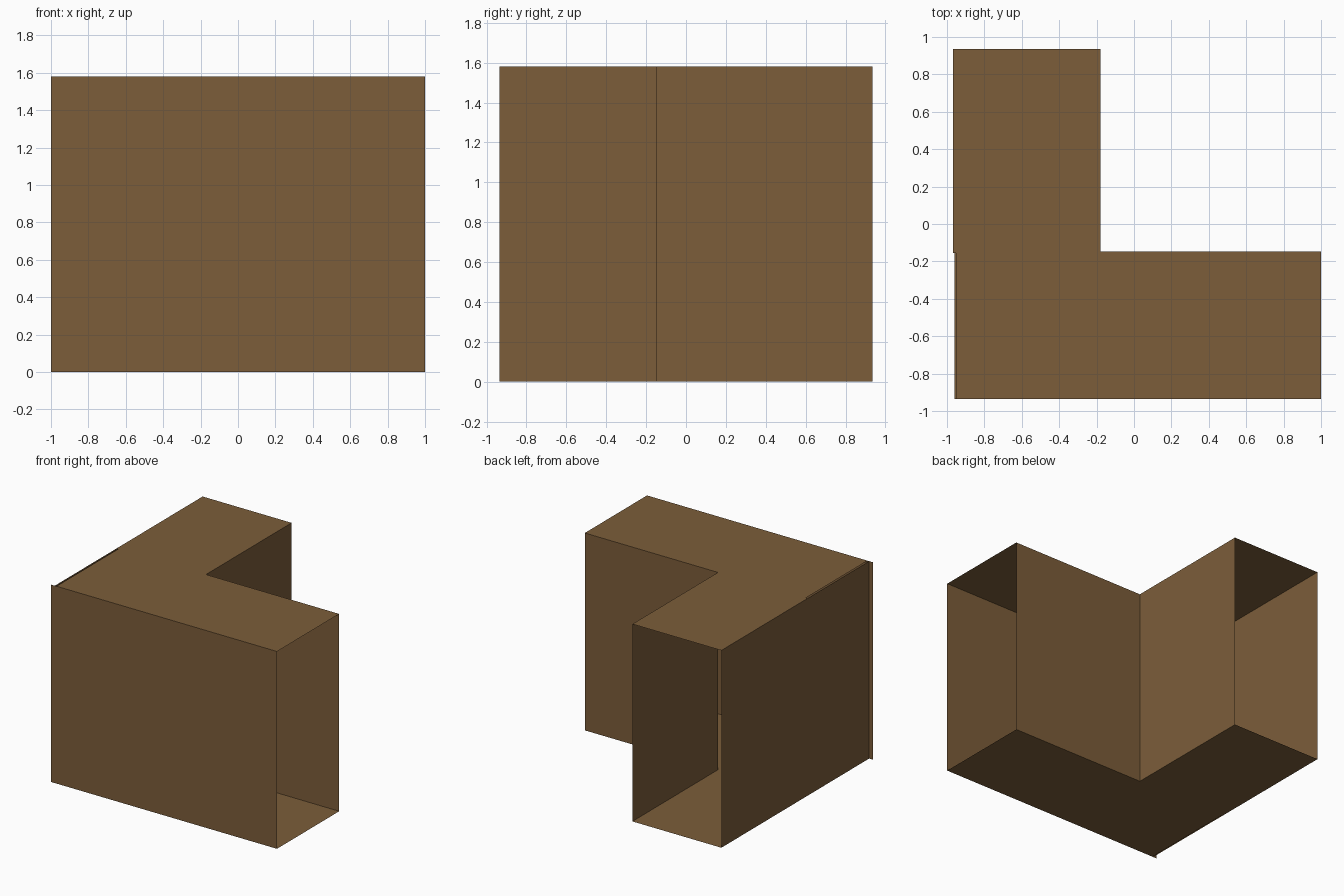
import bpy

if "Cube" in bpy.data.objects:
    bpy.data.objects.remove(bpy.data.objects["Cube"])

H = 1.58                       # overall height
Y0, Y1 = -0.935, 0.935         # front and back limits
X0, X1 = -0.968, 1.0           # outer side wall and open right end
XI, YI = -0.18, -0.148         # inner corner of the L

mat = bpy.data.materials.new("brown_card")
mat.diffuse_color = (0.20, 0.11, 0.042, 1)
mat.use_nodes = True
mat.node_tree.nodes["Principled BSDF"].inputs["Base Color"].default_value = mat.diffuse_color


def sheet(name, pts):
    """Single flat, zero-thickness panel."""
    me = bpy.data.meshes.new(name)
    me.from_pydata(pts, [], [list(range(len(pts)))])
    me.materials.append(mat)
    ob = bpy.data.objects.new(name, me)
    bpy.context.collection.objects.link(ob)
    return ob


def wall(name, a, b):
    """Vertical panel along the plan line a-b."""
    return sheet(name, [(*a, 0), (*b, 0), (*b, H), (*a, H)])


# L-shaped floor and roof, slightly notched beside the outer corner
def plan(notch):
    return [(notch, Y0), (X1, Y0), (X1, YI), (XI, YI), (XI, Y1),
            (X0, Y1), (X0, YI - 0.007), (notch, YI - 0.007)]


sheet("roof", [(x, y, H) for x, y in plan(-0.953)])
sheet("floor", [(x, y, 0) for x, y in reversed(plan(-0.96))])

# Outer walls: the front one runs a little past the corner
wall("front_wall", (-1.0, Y0), (X1, Y0))
wall("left_wall", (X0, Y1), (X0, Y0))

# Inner walls; both passage ends stay open
wall("inner_wall_back", (X1, YI), (XI, YI))
wall("inner_wall_right", (XI, YI), (XI, Y1))
